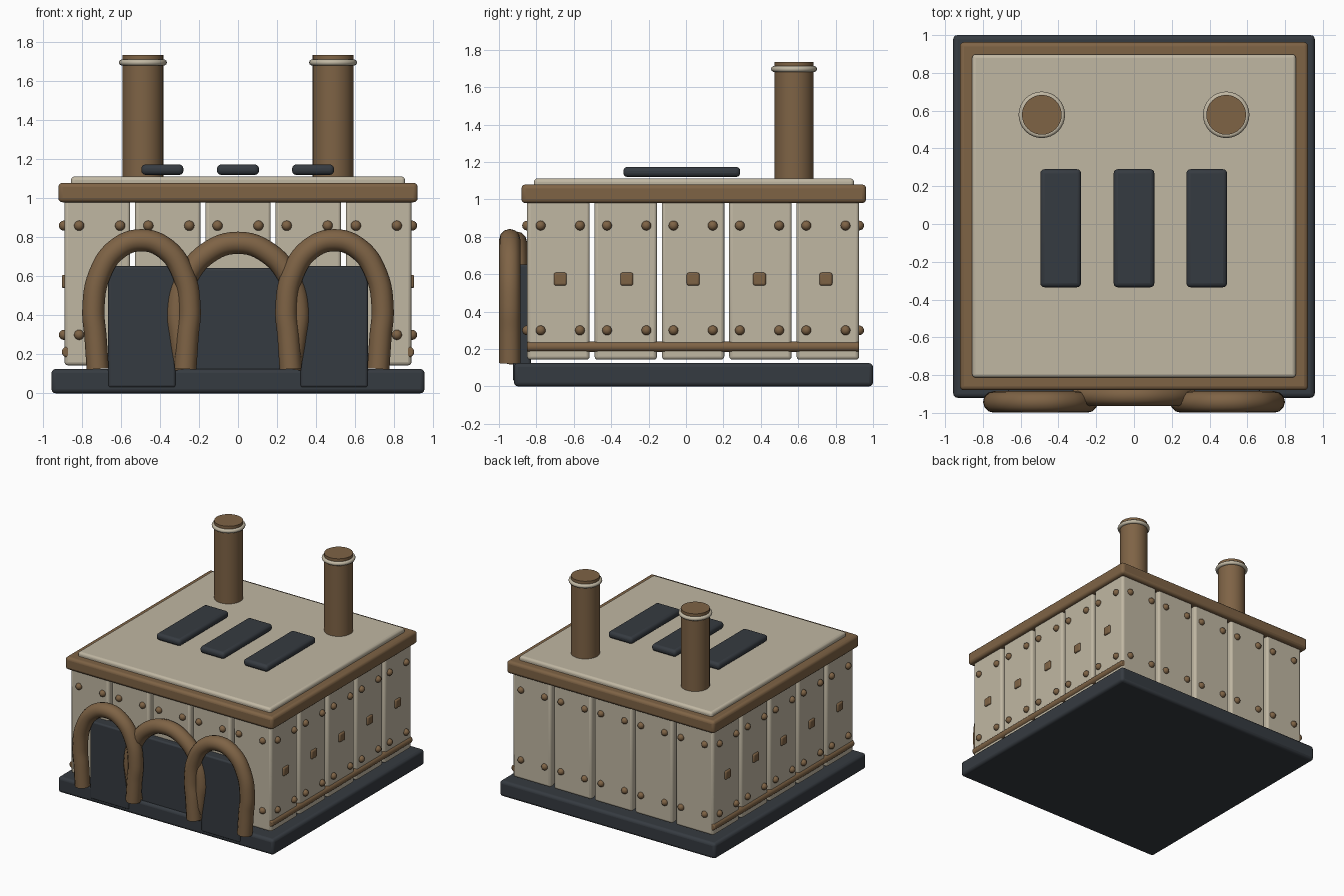
import bpy, math
from mathutils import Vector

if "Cube" in bpy.data.objects:
    bpy.data.objects.remove(bpy.data.objects["Cube"])


def material(name, rgb):
    m = bpy.data.materials.new(name)
    m.diffuse_color = (*rgb, 1)
    m.use_nodes = True
    m.node_tree.nodes["Principled BSDF"].inputs["Base Color"].default_value = m.diffuse_color
    return m


CREAM = material("cream_plaster", (0.53, 0.475, 0.365))
BROWN = material("copper_brown", (0.21, 0.125, 0.06))
DARK = material("dark_slate", (0.036, 0.043, 0.052))
CY = 0.038  # middle of the building in depth


def finish(ob, name, mat):
    ob.name = name
    ob.data.materials.clear()
    ob.data.materials.append(mat)
    return ob


def smooth(ob):
    bpy.ops.object.select_all(action='DESELECT')
    ob.select_set(True)
    bpy.context.view_layer.objects.active = ob
    bpy.ops.object.shade_smooth_by_angle(angle=math.radians(40))


def box(name, lo, hi, mat, bevel=0.02):
    lo, hi = Vector(lo), Vector(hi)
    bpy.ops.mesh.primitive_cube_add(size=1, location=(lo + hi) / 2)
    ob = bpy.context.object
    ob.scale = hi - lo
    bpy.ops.object.transform_apply(location=False, rotation=False, scale=True)
    mod = ob.modifiers.new("bevel", 'BEVEL')
    mod.width, mod.segments = bevel, 3
    smooth(ob)
    return finish(ob, name, mat)


def rod(name, loc, radius, length, mat, rot=(0, 0, 0), bevel=0.0):
    bpy.ops.mesh.primitive_cylinder_add(vertices=32, radius=radius, depth=length,
                                        location=loc, rotation=rot)
    ob = bpy.context.object
    if bevel:
        mod = ob.modifiers.new("bevel", 'BEVEL')
        mod.width, mod.segments, mod.limit_method = bevel, 2, 'ANGLE'
    smooth(ob)
    return finish(ob, name, mat)


def rivet(loc):
    bpy.ops.mesh.primitive_uv_sphere_add(segments=16, ring_count=8, radius=0.026, location=loc)
    ob = bpy.context.object
    smooth(ob)
    finish(ob, "rivet", BROWN)


def arch(name, cx, y, half):
    # bulging horseshoe tube, mirrored from its left half
    pts = half + [(-x, z) for x, z in reversed(half[:-1])]
    cu = bpy.data.curves.new(name, 'CURVE')
    cu.dimensions = '3D'
    cu.bevel_depth, cu.bevel_resolution, cu.resolution_u = 0.057, 4, 6
    cu.use_fill_caps = True
    sp = cu.splines.new('BEZIER')
    sp.bezier_points.add(len(pts) - 1)
    for p, (x, z) in zip(sp.bezier_points, pts):
        p.co = (cx + x, y, z)
        p.handle_left_type = p.handle_right_type = 'AUTO'
    ob = bpy.data.objects.new(name, cu)
    bpy.context.collection.objects.link(ob)
    bpy.ops.object.select_all(action='DESELECT')
    ob.select_set(True)
    bpy.context.view_layer.objects.active = ob
    bpy.ops.object.convert(target='MESH')
    ob = bpy.context.object
    smooth(ob)
    finish(ob, name, BROWN)


# foundation, roof trim and roof plate
box("foundation", (-0.957, -0.92, 0), (0.957, 1.0, 0.125), DARK, 0.022)
box("roof_trim", (-0.922, -0.88, 0.98), (0.922, 0.963, 1.08), BROWN, 0.022)
box("roof_plate", (-0.857, -0.813, 1.05), (0.857, 0.898, 1.112), CREAM, 0.018)

# wall panels with open gaps, and rivets on all four sides
Z0, Z1, T = 0.143, 1.0, 0.06
for i in range(-2, 3):
    x, rx = 0.3605 * i, 0.355 * i
    y = CY + 0.36 * i
    for s in (-1, 1):
        face = CY + s * 0.888
        ys = sorted((face, face - s * T))
        box("end_wall_panel", (x - 0.168, ys[0], Z0), (x + 0.168, ys[1], Z1), CREAM, 0.018)
        xs = sorted((s * 0.89, s * (0.89 - T)))
        box("side_wall_panel", (xs[0], y - 0.167, Z0), (xs[1], y + 0.167, Z1), CREAM, 0.018)
        for d in (-0.105, 0.105):
            for z in (0.30, 0.86):
                rivet((rx + d, face, z))
                rivet((s * 0.893, CY + rx + d, z))
        # square studs on the side walls
        xs = sorted((s * 0.87, s * 0.904))
        box("square_stud", (xs[0], CY + rx - 0.034, 0.54), (xs[1], CY + rx + 0.034, 0.608),
            BROWN, 0.01)

# horizontal pipe low on each side wall
for s in (-1, 1):
    rod("side_pipe", (s * 0.877, CY, 0.212), 0.027, 1.775, BROWN, (math.pi / 2, 0, 0), 0.008)

# doors
for s in (-1, 1):
    box("side_door", (s * 0.493 - 0.173, -0.926, 0.03), (s * 0.493 + 0.173, -0.83, 0.652), DARK, 0.012)
box("middle_door", (-0.25, -0.9, 0.03), (0.25, -0.83, 0.643), DARK, 0.012)

# arched tubes framing the doors
SIDE = [(-0.225, 0.125), (-0.236, 0.29), (-0.247, 0.43), (-0.215, 0.61), (-0.125, 0.74), (0, 0.785)]
MID = [(-0.27, 0.125), (-0.297, 0.29), (-0.31, 0.42), (-0.27, 0.58), (-0.155, 0.72), (0, 0.772)]
for s in (-1, 1):
    arch("side_door_arch", s * 0.495, -0.942, SIDE)
arch("middle_door_arch", 0, -0.907, MID)

# roof hatches
for x in (-0.388, 0, 0.385):
    box("roof_hatch", (x - 0.108, -0.335, 1.12), (x + 0.108, 0.29, 1.174), DARK, 0.022)

# chimneys with collars
for s in (-1, 1):
    rod("chimney", (s * 0.488, 0.578, 1.41), 0.105, 0.65, BROWN)
    bpy.ops.mesh.primitive_torus_add(major_segments=32, minor_segments=10, major_radius=0.107,
                                     minor_radius=0.016, location=(s * 0.488, 0.578, 1.697))
    collar = bpy.context.object
    smooth(collar)
    finish(collar, "chimney_collar", CREAM)
